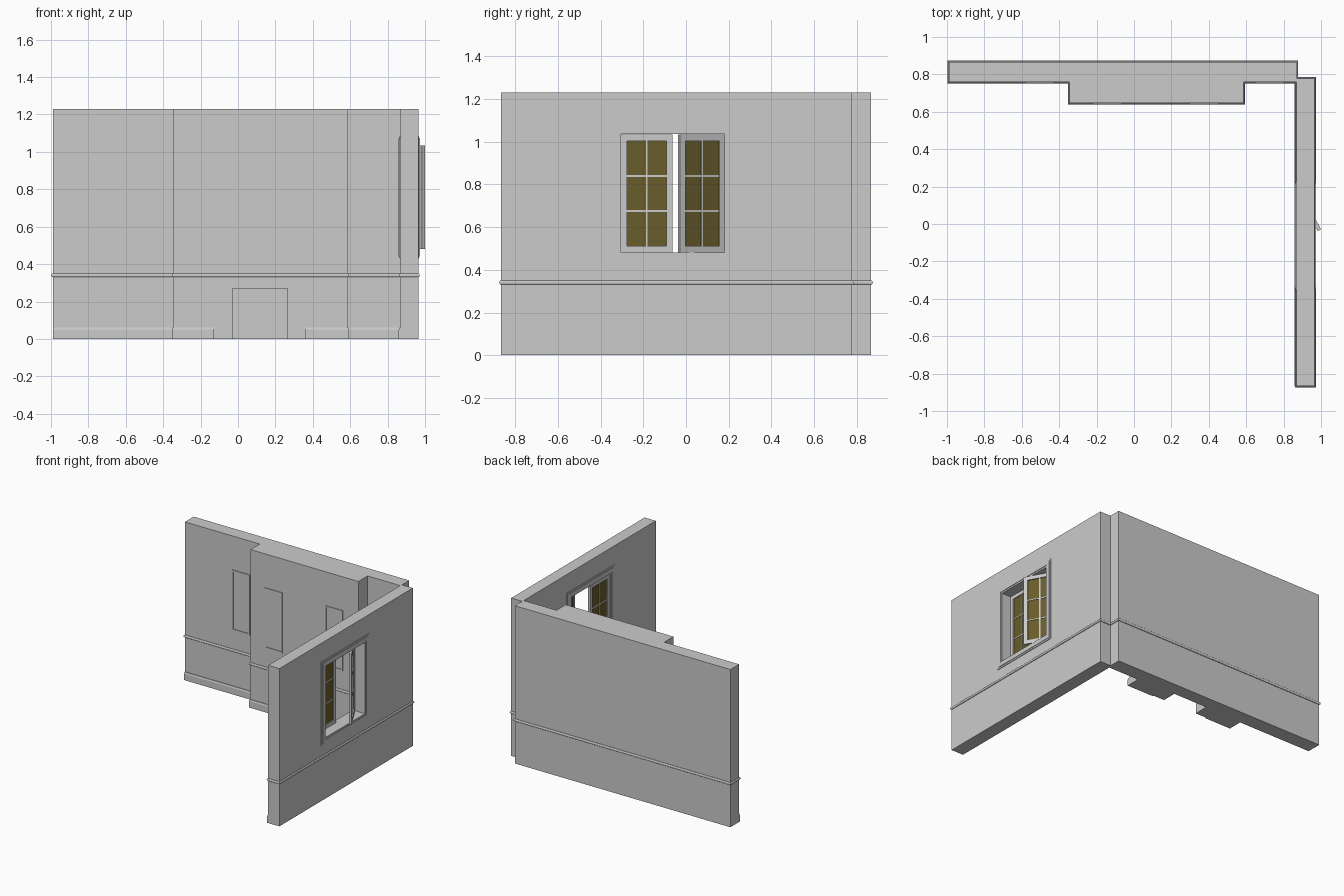
import bpy, bmesh, math
from mathutils import Matrix, Vector

if "Cube" in bpy.data.objects:
    bpy.data.objects.remove(bpy.data.objects["Cube"])

H = 1.23


def finish(name, bm, mat=None):
    bmesh.ops.recalc_face_normals(bm, faces=bm.faces)
    me = bpy.data.meshes.new(name)
    bm.to_mesh(me)
    bm.free()
    ob = bpy.data.objects.new(name, me)
    bpy.context.collection.objects.link(ob)
    if mat:
        me.materials.append(mat)
    return ob


def box(bm, lo, hi, m=Matrix()):
    lo, hi = Vector(lo), Vector(hi)
    t = Matrix.Translation((lo + hi) / 2) @ Matrix.Diagonal((*(hi - lo), 1))
    bmesh.ops.create_cube(bm, size=1, matrix=m @ t)


def frame(bm, u0, u1, z0, z1, w, d0, d1, m=Matrix()):
    """Rectangular frame in local x/z, from depth y=d0 to y=d1."""
    box(bm, (u0, d0, z0), (u0 + w, d1, z1), m)
    box(bm, (u1 - w, d0, z0), (u1, d1, z1), m)
    box(bm, (u0 + w, d0, z0), (u1 - w, d1, z0 + w), m)
    box(bm, (u0 + w, d0, z1 - w), (u1 - w, d1, z1), m)


def prism(name, outline):
    bm = bmesh.new()
    f = bm.faces.new([bm.verts.new((x, y, 0)) for x, y in outline])
    r = bmesh.ops.extrude_face_region(bm, geom=[f])
    bmesh.ops.translate(bm, vec=(0, 0, H),
                        verts=[v for v in r["geom"] if isinstance(v, bmesh.types.BMVert)])
    return finish(name, bm)


def moulding(name, path, profile, closed):
    """Sweep an (offset, z) profile along the outside of a path with mitred corners."""
    pts = [Vector(p) for p in path]
    n = len(pts)
    bm = bmesh.new()
    rings = []
    for i, p in enumerate(pts):
        ns = []
        for a, b in ((i - 1, i), (i, i + 1)):
            if closed or (a >= 0 and b < n):
                d = (pts[b % n] - pts[a % n]).normalized()
                ns.append(Vector((d.y, -d.x)))
        m = ns[0] if len(ns) == 1 else (ns[0] + ns[1]) / (1 + ns[0].dot(ns[1]))
        rings.append([bm.verts.new((*(p + m * o), z)) for o, z in profile])
    k = len(profile)
    for i in range(n if closed else n - 1):
        a, b = rings[i], rings[(i + 1) % n]
        for j in range(k):
            bm.faces.new((a[j], a[(j + 1) % k], b[(j + 1) % k], b[j]))
    if not closed:
        bm.faces.new(rings[0])
        bm.faces.new(rings[-1])
    return finish(name, bm)


def cut(ob, lo, hi):
    bm = bmesh.new()
    box(bm, lo, hi)
    cutter = finish("cutter", bm)
    cutter.hide_render = True
    mod = ob.modifiers.new("opening", "BOOLEAN")
    mod.operation, mod.object, mod.solver = "DIFFERENCE", cutter, "EXACT"
    bpy.context.view_layer.objects.active = ob
    bpy.ops.object.modifier_apply(modifier=mod.name)
    bpy.data.objects.remove(cutter)


# Walls: back wall with chimney breast, and window wall
back = [(-.99, .867), (-.99, .76), (-.345, .76), (-.345, .647),
        (.585, .647), (.585, .76), (.87, .76), (.87, .867)]
side = [(.868, .777), (.868, -.867), (.964, -.867), (.964, .777)]
back_wall = prism("back_wall", back)
side_wall = prism("window_wall", side)
cut(back_wall, (-.03, .5, -.1), (.265, .762, .27))
cut(side_wall, (.7, -.305, .48), (1.1, .18, 1.035))

# Rounded dado rails around both walls
rail = [(-.002, .33)] + [(.008 * math.cos(a), .34 + .01 * math.sin(a))
                         for a in (-1.2, -.6, 0, .6, 1.2)] + [(-.002, .35)]
moulding("back_dado_rail", back, rail, True)
moulding("side_dado_rail", side, rail, True)

# Skirting boards along the room side, broken at the fireplace
skirt = [(-.002, 0), (.009, 0), (.009, .05), (.005, .062), (-.002, .062)]
moulding("skirting_left", back[1:4] + [(-.13, .647)], skirt, False)
moulding("skirting_right", [(.36, .647)] + back[4:7], skirt, False)
moulding("skirting_side", side[:2], skirt, False)

# Raised wall panel mouldings
bm = bmesh.new()
for x, y in ((-.505, .76), (-.145, .647), (.375, .647), (.725, .76)):
    frame(bm, x - .077, x + .077, .495, .967, .012, y - .005, y + .003)
finish("wall_panel_mouldings", bm)

# Stepped window casings on both faces (local x -> world y, local y -> world x)
swap = Matrix(((0, 1, 0, 0), (1, 0, 0, 0), (0, 0, 1, 0), (0, 0, 0, 1)))
bm = bmesh.new()
for a, s in ((.964, 1), (.868, -1)):
    for inset, w, d in ((0, .05, .005), (.012, .026, .009)):
        d0, d1 = sorted((a - s * .003, a + s * d))
        frame(bm, -.355 + inset, .23 - inset, .43 + inset, 1.085 - inset, w, d0, d1, swap)
finish("window_casing", bm)

# Casement sashes: one closed, one swung outward
glass = bpy.data.materials.new("glass")
glass.diffuse_color = (.14, .11, .025, 1)
glass.use_nodes = True
glass.node_tree.nodes["Principled BSDF"].inputs["Base Color"].default_value = glass.diffuse_color


def sash(name, hinge, direction):
    W, z0, z1, fw = .242, .482, 1.033, .029
    m = Matrix.Translation((*hinge, 0)) @ Matrix.Rotation(math.atan2(direction[1], direction[0]), 4, "Z")
    bm = bmesh.new()
    frame(bm, 0, W, z0, z1, fw, -.01, .01, m)
    box(bm, (W / 2 - .004, -.006, z0 + fw), (W / 2 + .004, .006, z1 - fw), m)
    for i in (1, 2):
        z = z0 + fw + (z1 - z0 - 2 * fw) * i / 3
        box(bm, (fw, -.006, z - .004), (W - fw, .006, z + .004), m)
    finish(name + "_sash", bm)
    bm = bmesh.new()
    box(bm, (fw, -.002, z0 + fw), (W - fw, .002, z1 - fw), m)
    finish(name + "_glass", bm, glass)


sash("closed", (.88, -.305), (0, 1))
sash("open", (.873, .178), (.118, -.21))
